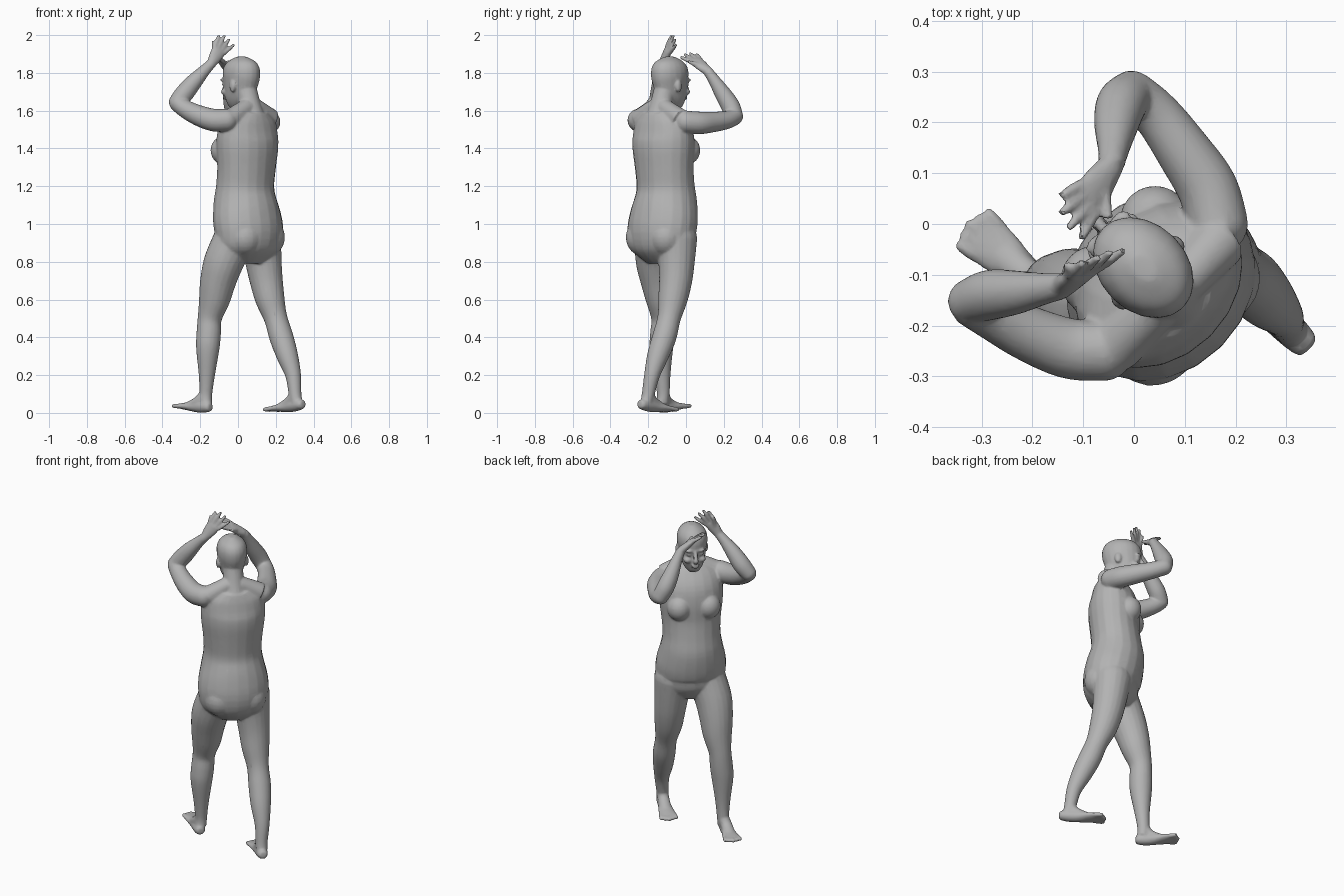
import bpy, bmesh, math
from mathutils import Vector, Matrix

if "Cube" in bpy.data.objects:
    bpy.data.objects.remove(bpy.data.objects["Cube"])

UP = Vector((0, 0, 1))
FWD = Vector((-1, 1, 0)).normalized()     # way the figure looks
LEFT = Vector((-1, -1, 0)).normalized()   # figure's own left
CORE = Vector((0.045, -0.115, 0))         # axis of the torso
SKULL = Vector((0.015, -0.083, 0))        # axis of the head
SIDES = 20

bm = bmesh.new()


def at(base, left, fwd, z):
    return base + LEFT * left + FWD * fwd + UP * z


def spline(a, b, c, d, t):
    return 0.5 * (2 * b + (c - a) * t + (2 * a - 5 * b + 4 * c - d) * t * t
                  + (3 * b - a - 3 * c + d) * t ** 3)


def tube(sections, side=LEFT, steps=4, sides=SIDES):
    """Smooth closed loft through (centre, half width, half depth)."""
    rows = [(Vector(s[0]), s[1], s[-1]) for s in sections]
    rows = [rows[0]] + rows + [rows[-1]]
    path = []
    for i in range(1, len(rows) - 2):
        for k in range(steps):
            path.append([spline(*[rows[i + j][n] for j in (-1, 0, 1, 2)], k / steps)
                         for n in range(3)])
    path.append(list(rows[-1]))
    rings = []
    for i, (c, a, b) in enumerate(path):
        t = (path[min(i + 1, len(path) - 1)][0] - path[max(i - 1, 0)][0]).normalized()
        u = (side - t * side.dot(t)).normalized()
        v = t.cross(u)
        angles = [2 * math.pi * k / sides for k in range(sides)]
        rings.append([bm.verts.new(c + u * a * math.cos(w) + v * b * math.sin(w))
                      for w in angles])
    for r, s in zip(rings, rings[1:]):
        for k in range(sides):
            n = (k + 1) % sides
            bm.faces.new((r[k], r[n], s[n], s[k]))
    bm.faces.new(rings[0][::-1])
    bm.faces.new(rings[-1])


def ball(centre, left, fwd, up):
    """Ellipsoid lined up with the figure."""
    axes = Matrix((LEFT * left, FWD * fwd, UP * up)).transposed().to_4x4()
    bmesh.ops.create_uvsphere(bm, u_segments=20, v_segments=12, radius=1,
                              matrix=Matrix.Translation(centre) @ axes)


def limb(points):
    tube([(p[:3], p[3]) for p in points])
    ball(Vector(points[0][:3]), *[points[0][3]] * 3)


def foot(heel, toe, ankle):
    heel, toe, ankle = Vector(heel), Vector(toe), Vector(ankle)
    d = toe - heel
    side = UP.cross(d).normalized()
    spots = [(-.06, .018, .018), (0, .029, .027), (.2, .034, .033), (.4, .036, .03),
             (.62, .045, .022), (.8, .05, .016), (.88, .045, .012)]
    tube([(heel + d * t, a, b) for t, a, b in spots], side)
    # instep
    tube([(ankle, .032, .034), (heel + d * .32 + UP * .025, .033, .03),
          (heel + d * .68, .034, .018)], side)
    for i in range(5):
        s = side * (i - 2) * .021
        end = toe + s - d * .03 * abs(i - 2)
        tube([(heel + d * .78 + s * .9, .013), (end, .012), (end + d * .04, .006)],
             side, 3, 10)


def hand(wrist, knuckles, tips, thumb):
    wrist, knuckles = Vector(wrist), Vector(knuckles)
    tips = [Vector(t) for t in tips]
    side = (tips[-1] - tips[0]).normalized()
    tube([(wrist, .026, .024), (wrist.lerp(knuckles, .5), .036, .02),
          (knuckles, .04, .015)], side)
    for i, tip in enumerate(tips):
        root = knuckles + side * (i - 1.5) * .021
        tube([(root, .012), (root.lerp(tip, .5), .0115), (tip, .0085)], side, 3, 10)
    tube([(wrist.lerp(knuckles, .35), .016), (Vector(thumb), .009)], side, 3, 10)


# torso
torso = [(.80, 0, .10, .08), (.87, -.01, .18, .14), (.95, -.02, .20, .16),
         (1.03, -.005, .198, .165), (1.12, .01, .178, .158), (1.2, .01, .165, .143),
         (1.3, 0, .17, .14), (1.4, -.005, .182, .145), (1.48, -.01, .182, .135),
         (1.56, -.03, .16, .10), (1.605, -.045, .09, .07)]
tube([(at(CORE, 0, f, z), a, b) for z, f, a, b in torso])
for s in (1, -1):
    ball(at(CORE, s * .083, .088, 1.39), .07, .07, .075)       # chest
    ball(at(CORE, s * .085, -.075, .93), .092, .09, .10)       # buttock
    tube([(at(CORE, s * .03, -.035, 1.62), .045),
          (at(CORE, s * .15, -.03, 1.555), .055)], FWD)         # shoulder slope

# neck and head
tube([(at(CORE, 0, -.04, 1.55), .075), (at(CORE, 0, -.022, 1.63), .06),
      (at(CORE, 0, 0, 1.70), .058)])
head = [(1.617, .06, .026, .03), (1.64, .045, .048, .055), (1.67, .03, .063, .077),
        (1.71, .012, .073, .096), (1.75, .002, .08, .106), (1.79, -.004, .086, .112),
        (1.83, -.006, .081, .106), (1.862, -.006, .06, .08), (1.886, -.006, .02, .03)]
tube([(at(SKULL, 0, f, z), a, b) for z, f, a, b in head])
tube([(at(SKULL, 0, .1, 1.765), .009), (at(SKULL, 0, .119, 1.72), .013),
      (at(SKULL, 0, .122, 1.705), .015), (at(SKULL, 0, .1, 1.695), .014)])  # nose
for z in (1.673, 1.662):
    ball(at(SKULL, 0, .103, z), .024, .011, .007)              # lips
for s in (1, -1):
    ball(at(SKULL, s * .033, .094, 1.763), .026, .016, .009)   # brow
    ball(at(SKULL, s * .033, .088, 1.738), .018, .013, .010)   # eyelid
    ball(at(SKULL, s * .04, .075, 1.70), .024, .025, .02)      # cheek
    ball(at(SKULL, s * .081, -.018, 1.73), .012, .02, .033)    # ear

# legs
limb([(-.02, -.165, .92, .11), (-.075, -.16, .8, .106), (-.105, -.145, .7, .096),
      (-.125, -.13, .6, .083), (-.15, -.12, .5, .064), (-.155, -.125, .42, .065),
      (-.16, -.13, .34, .062), (-.165, -.125, .2, .043), (-.17, -.12, .1, .034),
      (-.17, -.125, .05, .034)])
limb([(.12, -.05, .92, .11), (.135, -.05, .8, .097), (.15, -.055, .7, .088),
      (.17, -.07, .6, .078), (.2, -.09, .5, .062), (.23, -.115, .4, .064),
      (.262, -.15, .3, .057), (.292, -.18, .2, .042), (.302, -.2, .1, .034),
      (.31, -.21, .055, .032)])
foot((-.155, -.15, .032), (-.325, -.002, .037), (-.17, -.12, .1))
foot((.335, -.235, .046), (.16, -.065, .016), (.302, -.2, .1))

# arms
limb([(-.06, -.25, 1.55, .06), (-.13, -.245, 1.55, .06), (-.21, -.215, 1.575, .055),
      (-.28, -.18, 1.61, .048), (-.325, -.155, 1.645, .045)])
limb([(-.322, -.152, 1.645, .045), (-.285, -.14, 1.69, .05), (-.235, -.135, 1.75, .044),
      (-.18, -.128, 1.81, .032), (-.14, -.122, 1.85, .026)])
limb([(.165, 0, 1.54, .06), (.145, .07, 1.535, .06), (.1, .14, 1.54, .055),
      (.045, .215, 1.55, .048), (-.005, .258, 1.57, .046)])
limb([(-.005, .257, 1.57, .046), (-.025, .235, 1.625, .05), (-.035, .195, 1.69, .044),
      (-.04, .15, 1.76, .032), (-.045, .115, 1.81, .026)])
hand((-.14, -.122, 1.85), (-.1, -.095, 1.92),
     [(-.1, -.075, 2.0), (-.07, -.065, 2.0), (-.045, -.055, 1.98), (-.02, -.052, 1.95)],
     (-.13, -.08, 1.97))
hand((-.045, .115, 1.81), (-.09, .05, 1.865),
     [(-.145, .055, 1.90), (-.145, .02, 1.905), (-.13, -.01, 1.9), (-.105, -.03, 1.885)],
     (-.05, .01, 1.86))

# one skin over all the parts
bmesh.ops.recalc_face_normals(bm, faces=bm.faces)
mesh = bpy.data.meshes.new("body")
bm.to_mesh(mesh)
bm.free()
body = bpy.data.objects.new("body", mesh)
bpy.context.collection.objects.link(body)

grey = bpy.data.materials.new("plain grey")
grey.use_nodes = True
grey.diffuse_color = (0.45, 0.45, 0.45, 1)
grey.node_tree.nodes["Principled BSDF"].inputs["Base Color"].default_value = grey.diffuse_color
mesh.materials.append(grey)

skin = body.modifiers.new("skin", 'REMESH')
skin.mode = 'VOXEL'
skin.voxel_size = 0.006
soft = body.modifiers.new("soften", 'SMOOTH')
soft.factor = 0.5
soft.iterations = 7
facets = body.modifiers.new("facets", 'DECIMATE')
facets.ratio = 0.2

bpy.context.view_layer.objects.active = body
body.select_set(True)
bpy.ops.object.convert(target='MESH')
bpy.ops.object.shade_smooth_by_angle(angle=math.radians(40))
